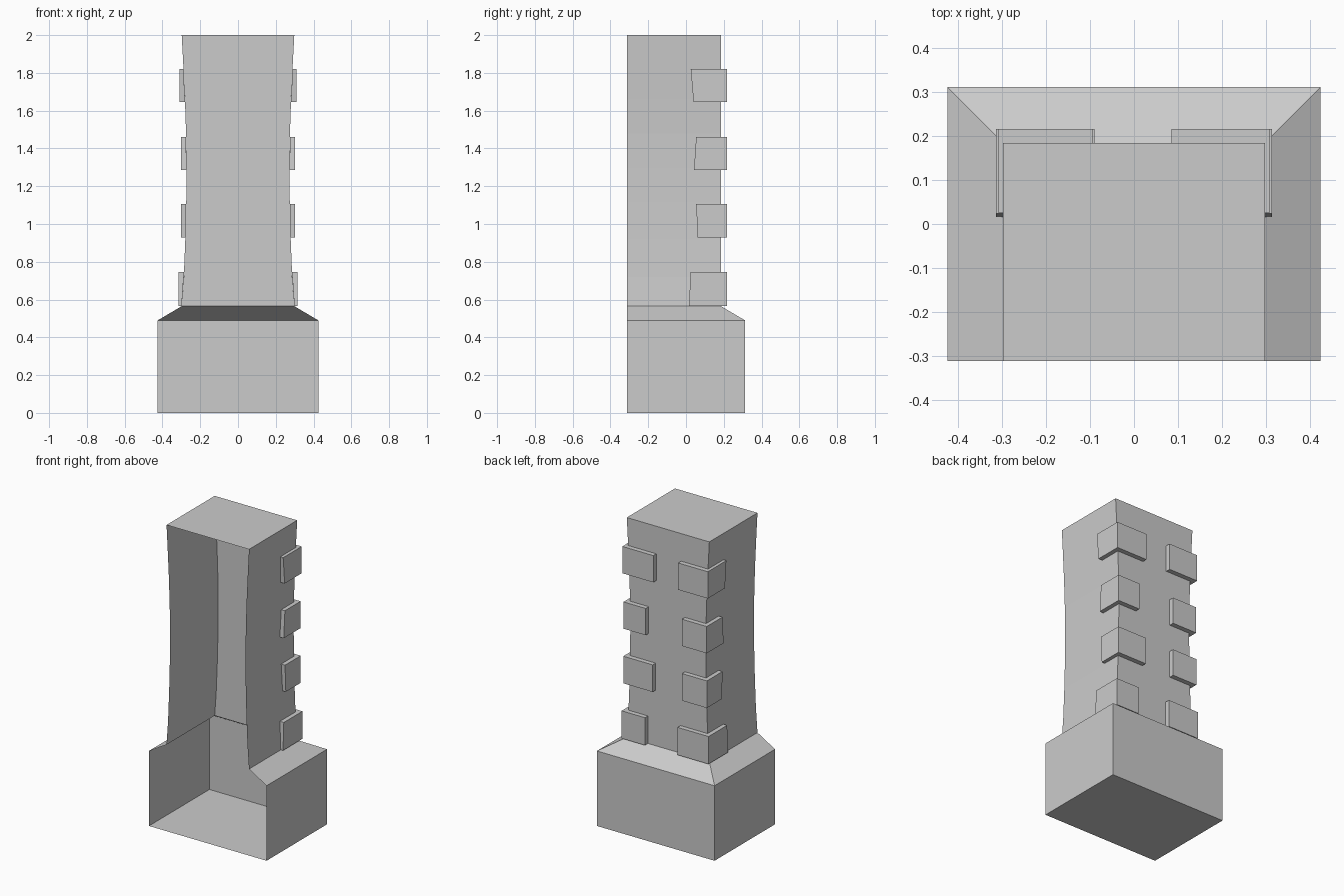
import bpy, bmesh

if "Cube" in bpy.data.objects:
    bpy.data.objects.remove(bpy.data.objects["Cube"])

FRONT = -0.312   # open front plane
BACK = 0.185     # back wall of the shaft


def make_object(name, bm):
    bmesh.ops.recalc_face_normals(bm, faces=bm.faces)
    mesh = bpy.data.meshes.new(name)
    bm.to_mesh(mesh)
    bm.free()
    obj = bpy.data.objects.new(name, mesh)
    bpy.context.collection.objects.link(obj)
    return obj


def loft_open(name, levels, floor=False, cap=False):
    """U-shaped wall, open at the front, from (half width, back y, z) levels."""
    bm = bmesh.new()
    rings = [[bm.verts.new(p) for p in ((-w, FRONT, z), (-w, y, z), (w, y, z), (w, FRONT, z))]
             for w, y, z in levels]
    for a, b in zip(rings, rings[1:]):
        for i in range(3):
            bm.faces.new((a[i + 1], a[i], b[i], b[i + 1]))
    if floor:
        bm.faces.new(rings[0])
    if cap:
        bm.faces.new(rings[-1][::-1])
    return make_object(name, bm)


# Shaft profile: waisted in x, straight in y
profile = [(0.298, 0.565), (0.287, 0.72), (0.279, 0.92), (0.274, 1.12), (0.273, 1.3),
           (0.275, 1.48), (0.281, 1.66), (0.289, 1.83), (0.298, 2.0)]


def half_width(z):
    for (w0, z0), (w1, z1) in zip(profile, profile[1:]):
        if z <= z1:
            return w0 + (w1 - w0) * (z - z0) / (z1 - z0)
    return profile[-1][0]


loft_open("base", [(0.425, 0.312, 0), (0.425, 0.312, 0.49), (0.298, BACK, 0.565)], floor=True)
loft_open("shaft", [(w, BACK, z) for w, z in profile], cap=True)


def corner_block(name, side, z0, z1, out, inner, y_low, y_high):
    """L-shaped corner stone wrapping a back corner of the shaft."""
    bm = bmesh.new()
    y_out = 0.216
    rings = []
    for z, y_end in ((z0, y_low), (z1, y_high)):
        w = half_width(z)
        pts = ((out, y_end), (out, y_out), (inner, y_out),
               (inner, BACK), (w, BACK), (w, y_end))
        rings.append([bm.verts.new((side * x, y, z)) for x, y in pts])
    a, b = rings
    for i in (0, 1, 2, 5):
        j = (i + 1) % 6
        bm.faces.new((a[i], a[j], b[j], b[i]))
    # top and bottom as two quads each, one per leg of the L
    for r in rings:
        bm.faces.new((r[0], r[1], r[4], r[5]))
        bm.faces.new((r[1], r[2], r[3], r[4]))
    make_object(name, bm)


# Courses: z low, z high, outer x, inner x right, inner x left, side end low, side end high
courses = [
    (0.565, 0.745, 0.314, 0.145, 0.09, 0.016, 0.024),
    (0.928, 1.105, 0.302, 0.09, 0.122, 0.062, 0.054),
    (1.285, 1.46, 0.301, 0.14, 0.122, 0.042, 0.054),
    (1.645, 1.82, 0.309, 0.085, 0.095, 0.04, 0.025),
]
for n, (z0, z1, out, right, left, y_low, y_high) in enumerate(courses, 1):
    corner_block(f"corner_block_right_{n}", 1, z0, z1, out, right, y_low, y_high)
    corner_block(f"corner_block_left_{n}", -1, z0, z1, out, left, y_low, y_high)
